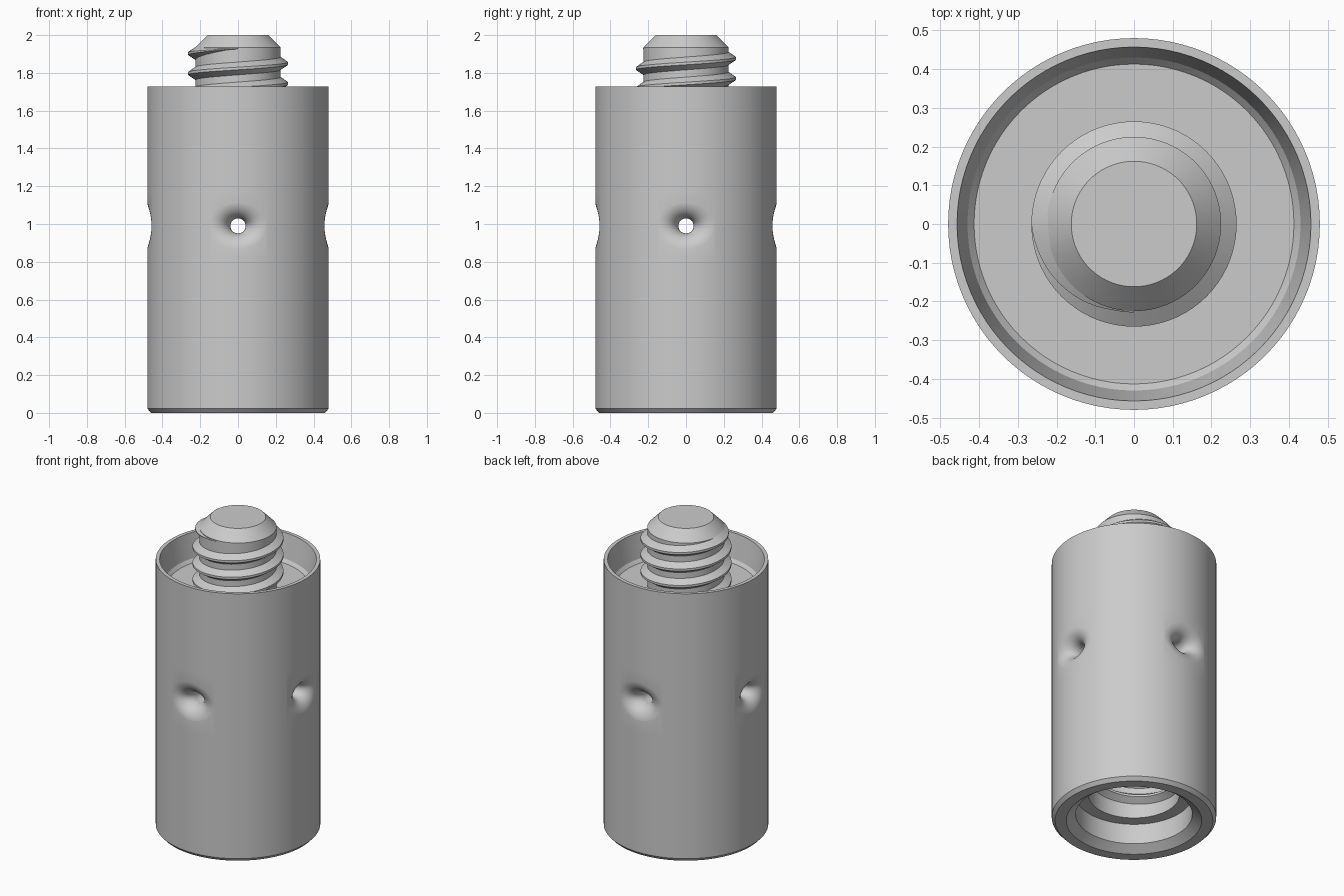
import bpy, bmesh, math
from mathutils import Vector

SEG = 96
PITCH = 0.106
HOLE_Z = 0.99

cube = bpy.data.objects.get("Cube")
if cube:
    bpy.data.objects.remove(cube, do_unlink=True)

metal = bpy.data.materials.new("plain grey metal")
metal.use_nodes = True
grey = (0.6, 0.6, 0.6, 1)
metal.diffuse_color = grey
metal.node_tree.nodes["Principled BSDF"].inputs["Base Color"].default_value = grey


def make_object(name, bm):
    bmesh.ops.recalc_face_normals(bm, faces=bm.faces[:])
    mesh = bpy.data.meshes.new(name)
    bm.to_mesh(mesh)
    bm.free()
    mesh.materials.append(metal)
    obj = bpy.data.objects.new(name, mesh)
    bpy.context.collection.objects.link(obj)
    return obj


def bridge(bm, rings):
    """Skin closed loops of points and cap both ends."""
    loops = [[bm.verts.new(p) for p in ring] for ring in rings]
    n = len(loops[0])
    for a, b in zip(loops, loops[1:]):
        for i in range(n):
            j = (i + 1) % n
            bm.faces.new((a[i], a[j], b[j], b[i]))
    bm.faces.new(loops[0])
    bm.faces.new(loops[-1])


def revolve(name, profile):
    """Rings of (radius, height), capped at both ends."""
    angles = [math.tau * i / SEG for i in range(SEG)]
    bm = bmesh.new()
    bridge(bm, [[(r * math.cos(a), r * math.sin(a), z) for a in angles] for r, z in profile])
    return make_object(name, bm)


def thread(name, base, crest, z0, start, end, taper):
    """Helical ridge; z0 is its height at angle zero, angles in degrees."""
    rings = []
    steps = int((end - start) / 5)
    for i in range(steps + 1):
        deg = start + (end - start) * i / steps
        a = math.radians(deg)
        z = z0 + PITCH * deg / 360
        s = max(0.15, min(1, (end - deg) / taper, (deg - start) / taper))
        tip = base + (crest - base) * s
        section = [(base, -0.036 * s), (tip, -0.007 * s), (tip, 0.007 * s), (base, 0.036 * s)]
        rings.append([(r * math.cos(a), r * math.sin(a), z + h) for r, h in section])
    bm = bmesh.new()
    bridge(bm, rings)
    return make_object(name, bm)


def flared_hole(name, turn):
    """Cross-hole cutter whose mouths are rounded into the curved wall."""
    body_r, hole_r, fillet, n, arc = 0.48, 0.04, 0.09, 64, 14
    half = [[] for _ in range(arc + 3)]
    for i in range(n):
        a = math.tau * i / n
        c = hole_r + fillet
        x, z = c * math.cos(a), c * math.sin(a)
        centre = Vector((x, math.sqrt((body_r - fillet) ** 2 - x * x), z))
        inner = Vector((-math.cos(a), 0, -math.sin(a)))
        outer = Vector((centre.x, centre.y, 0)).normalized()
        span = inner.angle(outer)
        side = (outer - inner * inner.dot(outer)).normalized()
        for k in range(arc + 1):
            t = span * 0.89 * k / arc
            p = centre + fillet * (inner * math.cos(t) + side * math.sin(t))
            half[k].append(p)
        tangent = side * math.cos(t) - inner * math.sin(t)
        p = p + tangent * 0.035
        half[arc + 1].append(p)
        half[arc + 2].append(Vector((p.x, 0.65, p.z)))
    mirrored = [[Vector((p.x, -p.y, p.z)) for p in ring] for ring in reversed(half)]
    bm = bmesh.new()
    bridge(bm, mirrored + half)
    obj = make_object(name, bm)
    obj.rotation_euler.z = turn
    obj.location.z = HOLE_Z
    obj.hide_render = True
    return obj


# Body: bottom socket, outer wall, top recess and chamfered stud
body = revolve("body", [
    (0.265, 0.62), (0.265, 0.17), (0.34, 0.17), (0.34, 0.04), (0.395, 0),
    (0.46, 0), (0.48, 0.022), (0.48, 0.8), (0.48, 1.18), (0.48, 1.727),
    (0.457, 1.727), (0.43, 1.575), (0.413, 1.555), (0.225, 1.555),
    (0.225, 1.935), (0.162, 2.0)])

# Two crossing holes with rounded mouths
for label, turn in (("front_hole_cutter", 0), ("side_hole_cutter", math.pi / 2)):
    cutter = flared_hole(label, turn)
    bpy.context.view_layer.objects.active = body
    mod = body.modifiers.new(label, "BOOLEAN")
    mod.operation = "DIFFERENCE"
    mod.solver = "EXACT"
    mod.object = cutter
    bpy.ops.object.modifier_apply(modifier=mod.name)
    bpy.data.objects.remove(cutter, do_unlink=True)

# Male thread on the stud and female thread in the socket
stud_thread = thread("stud_thread", 0.222, 0.265, 1.85, -1080, 270, 90)
socket_thread = thread("socket_thread", 0.268, 0.225, 0.23, -30, 1260, 60)

bpy.ops.object.select_all(action="DESELECT")
for obj in (body, stud_thread, socket_thread):
    obj.select_set(True)
bpy.context.view_layer.objects.active = body
bpy.ops.object.shade_smooth_by_angle(angle=math.radians(25))
